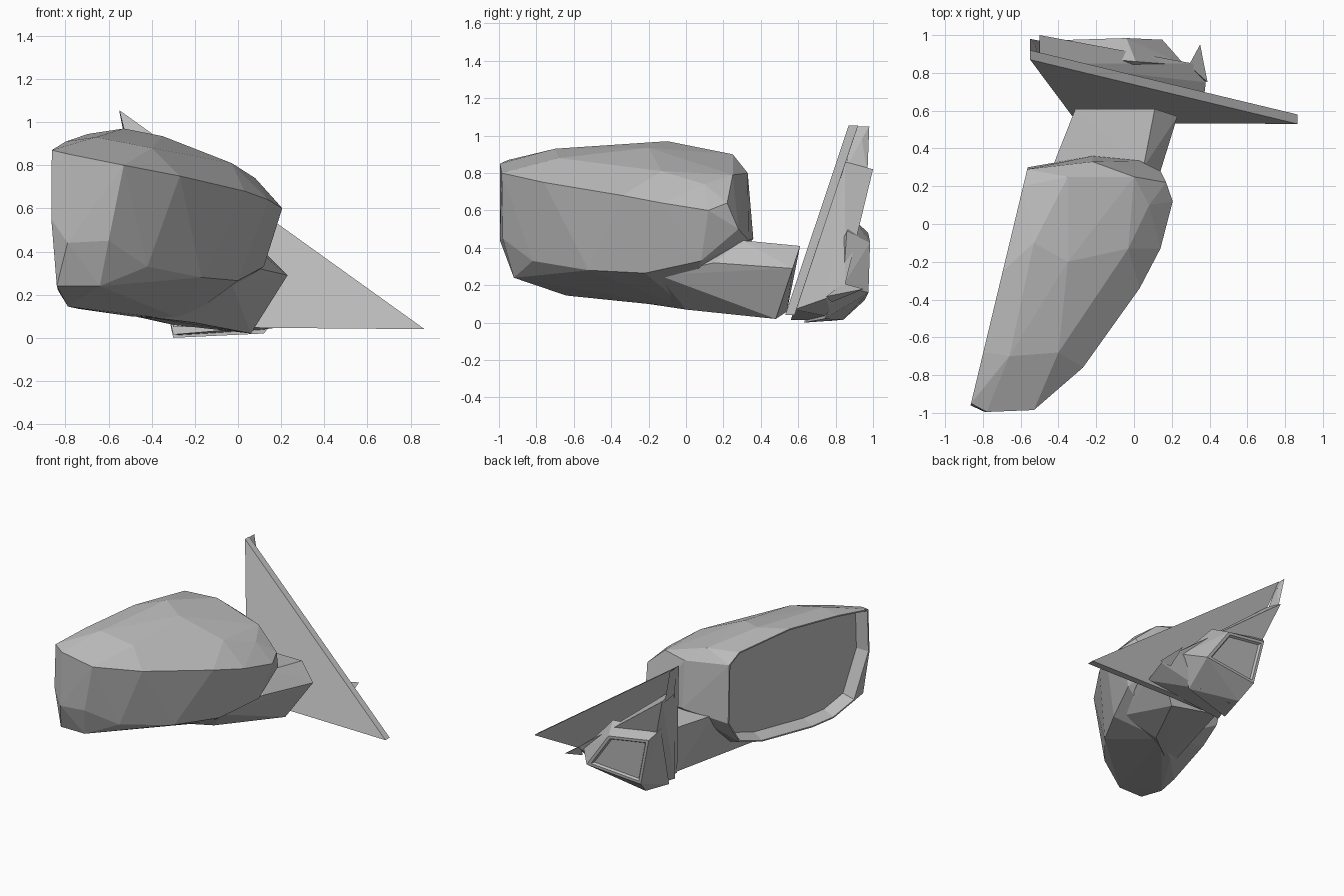
import bpy
import bmesh
import math
from mathutils import Vector

default_cube = bpy.data.objects.get("Cube")
if default_cube:
    bpy.data.objects.remove(default_cube, do_unlink=True)


def make_material(name, colour):
    material = bpy.data.materials.new(name)
    material.use_nodes = True
    material.diffuse_color = colour
    material.node_tree.nodes["Principled BSDF"].inputs["Base Color"].default_value = colour
    return material


grey = make_material("plain grey", (0.5, 0.5, 0.5, 1))


def finish(bm, name):
    mesh = bpy.data.meshes.new(name)
    bm.to_mesh(mesh)
    bm.free()
    mesh.materials.append(grey)
    part = bpy.data.objects.new(name, mesh)
    bpy.context.collection.objects.link(part)
    return part


def hull(points):
    """Faceted solid wrapped around the given corner points."""
    bm = bmesh.new()
    for point in points:
        bm.verts.new(point)
    result = bmesh.ops.convex_hull(bm, input=bm.verts[:])
    unused = {g for g in result["geom_interior"] + result["geom_unused"]
              if isinstance(g, bmesh.types.BMVert)}
    bmesh.ops.delete(bm, geom=[v for v in unused if v.is_valid], context="VERTS")
    bmesh.ops.dissolve_limit(bm, angle_limit=math.radians(1),
                             verts=bm.verts[:], edges=bm.edges[:])
    bmesh.ops.recalc_face_normals(bm, faces=bm.faces[:])
    return bm


def recess(bm, direction, steps):
    """Inset the largest face looking along direction, step by step."""
    facing = [f for f in bm.faces if f.normal.dot(direction) > 0.9]
    face = max(facing, key=lambda f: f.calc_area())
    for thickness, depth in steps:
        bmesh.ops.inset_individual(bm, faces=[face], thickness=thickness,
                                   depth=depth, use_even_offset=True)
    return face


# Mirror housing: flat opening rim on one side, faceted dome on the other
rim_profile = [(.2, .91), (.29, .84), (.3, .4), (.2, .23), (0, .17), (-.45, .135),
               (-.64, .145), (-.83, .22), (-.96, .55), (-.95, .87), (-.68, .91), (-.25, .945)]
rim = [(-.635 + .24 * y, y, z) for y, z in rim_profile]
top_facets = [(-.66, -.7, .93), (-.53, -.1, .97), (-.4, -.68, .88), (-.35, -.2, .935),
              (-.35, .25, .9), (-.03, -.13, .81), (0, .25, .79), (.08, .1, .74)]
crease = [(-.78, -.995, .85), (-.53, -.985, .8), (-.27, -.76, .75), (-.15, -.58, .72),
          (.03, -.34, .68), (.14, -.13, .64), (.205, .12, .6), (.17, .22, .64)]
lower_facets = [(-.79, -.995, .44), (-.6, -.98, .45), (-.84, -.92, .24), (-.64, -.92, .24),
                (-.42, -.82, .33), (-.17, -.52, .28), (0, -.22, .265), (.12, .08, .33),
                (-.5, -.2, .1), (-.25, 0, .08)]
plate_side = [(-.22, .36, .45), (.03, .335, .44), (.14, .28, .5), (-.22, .33, .8)]
housing = hull(rim + top_facets + crease + lower_facets + plate_side)
glass_face = recess(housing, Vector((-1, .24, 0)).normalized(), [(.01, 0), (.03, -.09)])

# Mirror glass, set at the bottom of the recess
glass = bmesh.new()
glass.faces.new([glass.verts.new(v.co) for v in glass_face.verts])
housing.faces.remove(glass_face)
finish(housing, "mirror_housing")
finish(glass, "mirror_glass")

# Arm growing out of the underside of the housing to the mounting plate
arm_root = [(.06, .48, .02), (.23, .57, .29), (.11, .61, .41), (-.31, .61, .41), (-.3, .54, .06)]
arm_tip = [(.05, .3, .44), (-.44, .28, .43), (-.55, -.2, .115), (-.45, -.2, .1),
           (-.2, 0, .07), (-.03, -.15, .255), (.1, .15, .32)]
finish(hull(arm_root + arm_tip), "support_arm")

# Triangular mounting plate, leaning backwards
plate_front = [(-.55, .87, 1.055), (.865, .53, .04), (-.3, .535, .05)]
plate_back = [(x, y + .05, z) for x, y, z in plate_front]
finish(hull(plate_front + plate_back), "mounting_plate")

# Thin lip along the upright edge of the plate
lip = [(-.55, .9, 1.05), (-.55, .98, 1.05), (-.52, .94, .98),
       (-.5, .85, .82), (-.5, .97, .8)]
finish(hull(lip), "plate_lip")

# Smaller triangular backing behind the plate
backing = [(-.5, .85, .86), (-.5, 1, .82), (.31, .85, .2), (.36, .58, .07),
           (.38, .75, .13), (-.3, .56, .015), (-.22, .78, .01), (.05, .78, .03)]
finish(hull(backing), "plate_backing")

# Raised connector block with a flat, slightly sunken panel
block_outline = [(-.04, .43), (-.37, .48), (-.29, .12), (.15, .16)]
block_face = [(x, .96 + .04 * x + .06 * z, z) for x, z in block_outline]
block_base = [(-.42, .9, .55), (.01, .86, .49), (.27, .84, .2),
              (.12, .74, .02), (-.25, .84, .015), (-.3, .63, 0)]
block = hull(block_face + block_base)
recess(block, Vector((0, 1, 0)), [(.02, 0), (.01, -.015)])
finish(block, "connector_block")

# Small pointed clip at the narrow end of the backing
clip = [(.39, .75, .14), (.29, .84, .21), (.35, .95, .18), (.32, .78, .11)]
finish(hull(clip), "end_clip")
